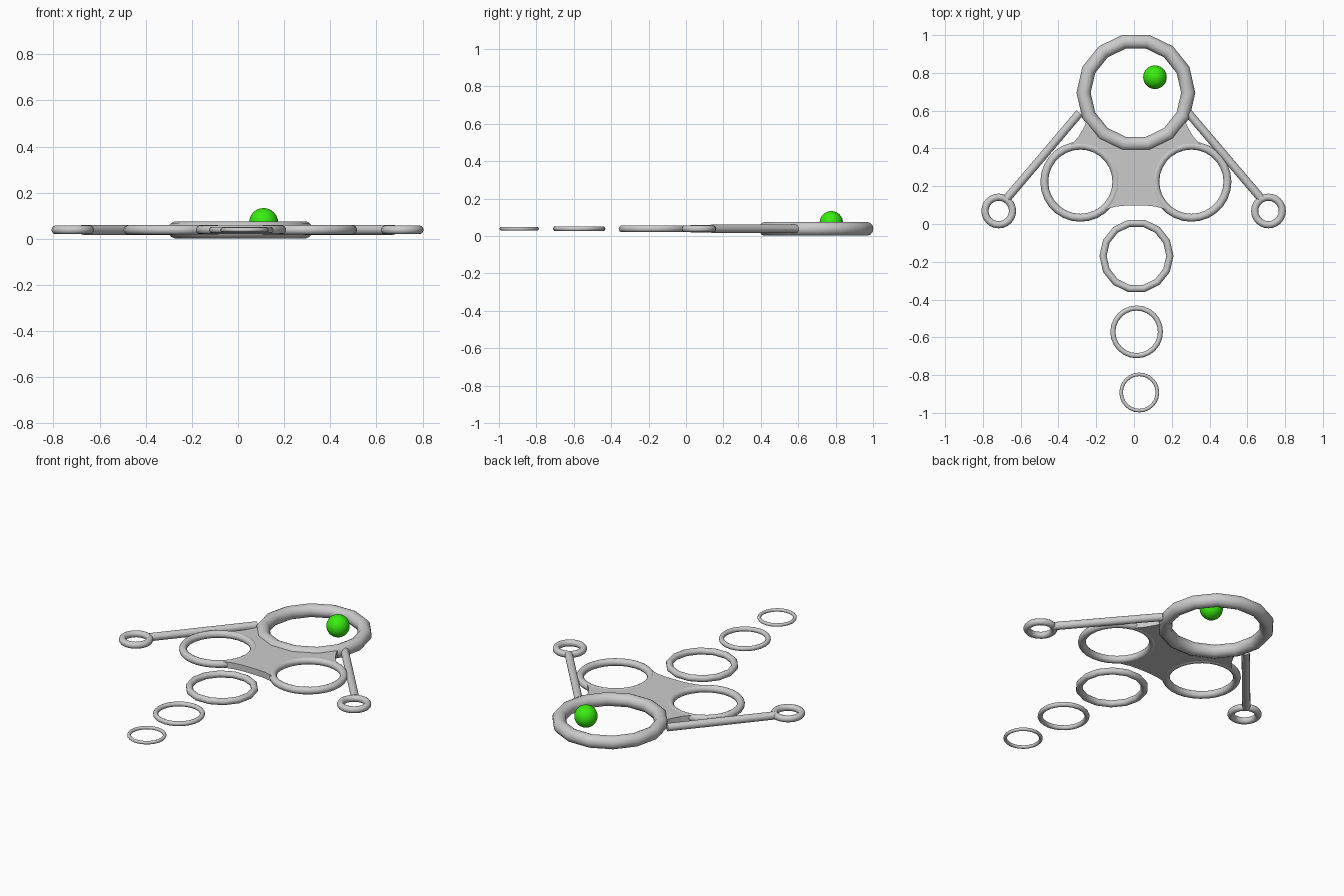
import bpy, bmesh
from math import sin, cos, radians
from mathutils import Vector

if "Cube" in bpy.data.objects:
    bpy.data.objects.remove(bpy.data.objects["Cube"])

Z = 0.039      # common mid-height of the flat model
CX = 0.01      # symmetry line of the body


def ring(name, x, y, major, minor, segs):
    bpy.ops.mesh.primitive_torus_add(location=(x, y, Z), major_radius=major, minor_radius=minor,
                                     major_segments=segs, minor_segments=14)
    bpy.context.object.name = name
    bpy.ops.object.shade_smooth()


def rod(name, a, b, r):
    a, b = Vector((*a, Z)), Vector((*b, Z))
    d = b - a
    bpy.ops.mesh.primitive_cylinder_add(vertices=16, radius=r, depth=d.length, location=(a + b) / 2,
                                        rotation=d.to_track_quat('Z', 'Y').to_euler())
    bpy.context.object.name = name
    bpy.ops.object.shade_smooth_by_angle()


def arc(x, y, r, a0, a1, n):
    angles = [radians(a0 + (a1 - a0) * i / n) for i in range(n + 1)]
    return [(x + r * cos(a), y + r * sin(a)) for a in angles]


# Centre line of rings: large head ring and shrinking tail rings
ring("head_ring", CX, 0.695, 0.277, 0.0375, 14)
ring("tail_ring_large", 0.013, -0.169, 0.177, 0.019, 14)
ring("tail_ring_medium", 0.014, -0.571, 0.126, 0.0135, 24)
ring("tail_ring_small", 0.028, -0.892, 0.096, 0.0095, 24)

# Paired body rings, arms and hand rings
for side, s in (("left", -1), ("right", 1)):
    ring(f"body_ring_{side}", CX + s * 0.294, 0.224, 0.191, 0.021, 28)
    ring(f"hand_ring_{side}", -0.002 + s * 0.714, 0.069, 0.073, 0.019, 24)
    rod(f"arm_{side}", (s * 0.673, 0.135), (s * 0.288, 0.588), 0.022)

# Body plate: half outline between the rings, mirrored
half = arc(0, 0.695, 0.277, 270, 206, 10)
half += [(-0.273, 0.515), (-0.302, 0.465)]
half += arc(-0.294, 0.224, 0.191, 108, -60, 22)
half += [(-0.145, 0.082), (-0.10, 0.093), (-0.05, 0.098), (0, 0.099)]
outline = half + [(-x, y) for x, y in reversed(half[1:-1])]
bm = bmesh.new()
face = bm.faces.new([bm.verts.new((x + CX, y, Z - 0.018)) for x, y in outline])
out = bmesh.ops.extrude_face_region(bm, geom=[face])
bmesh.ops.translate(bm, vec=(0, 0, 0.036),
                    verts=[v for v in out["geom"] if isinstance(v, bmesh.types.BMVert)])
bmesh.ops.recalc_face_normals(bm, faces=bm.faces)
mesh = bpy.data.meshes.new("body_plate")
bm.to_mesh(mesh)
bm.free()
bpy.context.collection.objects.link(bpy.data.objects.new("body_plate", mesh))

# Green ball inside the head ring
bpy.ops.mesh.primitive_uv_sphere_add(segments=32, ring_count=16, radius=0.0625,
                                     location=(0.111, 0.777, 0.071))
ball = bpy.context.object
ball.name = "green_ball"
bpy.ops.object.shade_smooth()
green = bpy.data.materials.new("green")
green.diffuse_color = (0.04, 0.85, 0.005, 1)
green.use_nodes = True
green.node_tree.nodes["Principled BSDF"].inputs["Base Color"].default_value = green.diffuse_color
ball.data.materials.append(green)
